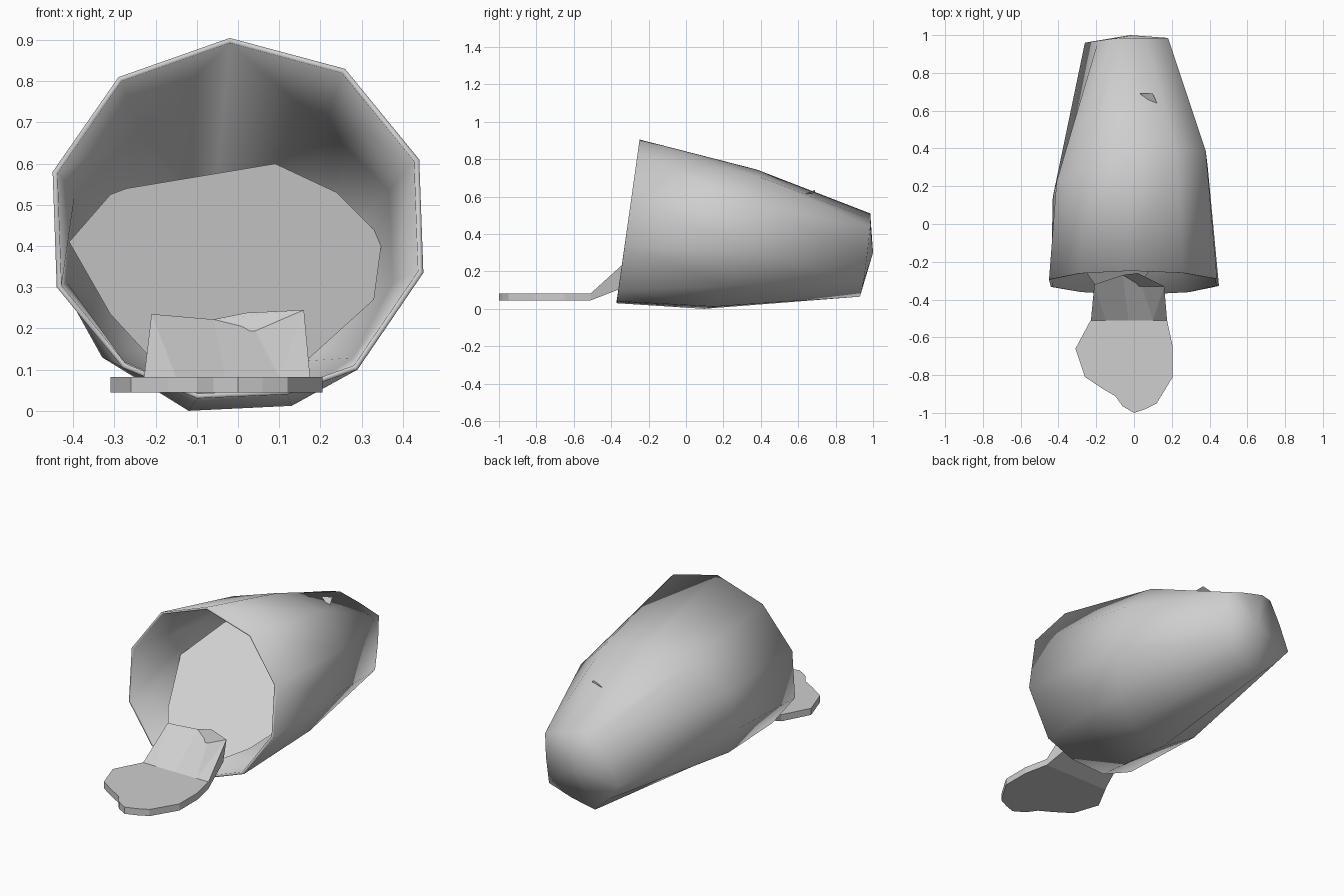
import bpy, bmesh

if "Cube" in bpy.data.objects:
    bpy.data.objects.remove(bpy.data.objects["Cube"])

grey = bpy.data.materials.new("light_grey")
grey.use_nodes = True
grey.diffuse_color = (0.62, 0.62, 0.62, 1)
grey.node_tree.nodes["Principled BSDF"].inputs["Base Color"].default_value = (0.62, 0.62, 0.62, 1)


def finish(name, bm, smooth=False):
    """Turn a bmesh into a grey object with consistent normals."""
    bmesh.ops.recalc_face_normals(bm, faces=bm.faces)
    for face in bm.faces:
        face.smooth = smooth
    mesh = bpy.data.meshes.new(name)
    bm.to_mesh(mesh)
    bm.free()
    mesh.materials.append(grey)
    obj = bpy.data.objects.new(name, mesh)
    bpy.context.collection.objects.link(obj)
    return obj


def shrink(points, factor, centre_z, shift=0):
    """Copy a ring, drawn in towards its centre and moved along y."""
    return [(-.02 + factor * (x + .02), y + shift, centre_z + factor * (z - centre_z))
            for x, y, z in points]


# Rings of the hollow shell, starting at the top and running clockwise
rim = [(x, -.375 + .14 * z, z) for x, z in (
    (-.02, .905), (.26, .83), (.44, .61), (.45, .335), (.29, .10), (.12, .04),
    (-.10, .03), (-.28, .105), (-.44, .30), (-.45, .58), (-.29, .81))]
middle = [(x, .12 + .35 * z + .2 * x, z) for x, z in (
    (-.02, .745), (.22, .70), (.38, .54), (.39, .31), (.29, .12), (.13, .012),
    (-.12, .0), (-.33, .13), (-.43, .31), (-.41, .53), (-.25, .69))]
back = [(-.06, .985, .51), (.06, .985, .48), (.18, .985, .44), (.185, .97, .3), (.18, .95, .15),
        (.05, .94, .1), (-.09, .93, .065), (-.18, .94, .15), (-.26, .96, .25),
        (-.19, .97, .39), (-.12, .98, .5)]
count = len(rim)

# One smooth skin: outside, lip and lining
bm = bmesh.new()


def add_ring(points):
    return [bm.verts.new(p) for p in points]


def bridge(a, b):
    for i in range(count):
        j = (i + 1) % count
        bm.faces.new((a[i], a[j], b[j], b[i]))


def cap(ring, tip):
    point = bm.verts.new(tip)
    for i in range(count):
        bm.faces.new((ring[i], ring[(i + 1) % count], point))


outer = [add_ring(r) for r in (rim, middle, back)]
bridge(outer[0], outer[1])
bridge(outer[1], outer[2])
cap(outer[2], (-.02, 1.0, .3))

front_in = add_ring(shrink(rim, .972, .46))
middle_in = add_ring(shrink(middle, .965, .37))
back_in = add_ring(shrink(back, .93, .29, -.03))
bridge(outer[0], front_in)
# the lining ceiling runs straight from lip to back along the ridge
for i in range(count):
    j = (i + 1) % count
    if 0 in (i, j):
        side = j if i == 0 else i
        bm.faces.new((front_in[0], front_in[side], middle_in[side]))
        bm.faces.new((front_in[0], middle_in[side], back_in[0]))
        bm.faces.new((middle_in[side], back_in[side], back_in[0]))
    else:
        bm.faces.new((front_in[i], front_in[j], middle_in[j], middle_in[i]))
        bm.faces.new((middle_in[i], middle_in[j], back_in[j], back_in[i]))
bm.verts.remove(middle_in[0])
cap(back_in, (-.02, .965, .3))
finish("shell", bm, smooth=True)

# Sloping flat panel that fills the inside
panel_outline = [(-.41, .41), (-.31, .235), (-.2, .115), (0, .05), (.17, .125), (.33, .27),
                 (.35, .42), (.24, .53), (.09, .6), (-.27, .54), (-.31, .525)]
bm = bmesh.new()
bm.faces.new([bm.verts.new((x, (z - .253 + .27 * x) / .58, z)) for x, z in panel_outline])
panel = finish("inner_panel", bm)
if panel.data.polygons[0].normal.z < 0:
    panel.data.flip_normals()

# Small panel corner that breaks through the roof
bm = bmesh.new()
bm.faces.new([bm.verts.new(p) for p in ((.03, .69, .62), (.10, .69, .635), (.13, .62, .61))])
finish("panel_corner", bm)

# Flat front plate
plate_outline = [(-.23, -.51), (-.31, -.66), (-.26, -.81), (-.17, -.87), (-.1, -.91),
                 (-.06, -.965), (0, -1), (.06, -.98), (.12, -.95), (.205, -.81),
                 (.205, -.65), (.175, -.51)]
bm = bmesh.new()
base = bm.faces.new([bm.verts.new((x, y, .045)) for x, y in plate_outline])
top = bmesh.ops.extrude_face_region(bm, geom=[base], use_keep_orig=True)
bmesh.ops.translate(bm, vec=(0, 0, .037),
                    verts=[v for v in top["geom"] if isinstance(v, bmesh.types.BMVert)])
finish("front_plate", bm)

# Dished ramp joining the plate to the opening
bm = bmesh.new()
foot = [bm.verts.new((x, -.51, .082)) for x in (-.228, -.15, -.03, .1, .175)]
head = [bm.verts.new(p) for p in ((-.21, -.32, .235), (-.06, -.27, .222),
                                  (.02, -.26, .238), (.16, -.33, .245))]
under = [bm.verts.new(p) for p in ((-.228, -.51, .045), (.175, -.51, .045),
                                   (.14, -.33, .115), (-.18, -.33, .115))]
for corners in (
        (foot[0], foot[1], head[0]), (foot[1], foot[2], head[1], head[0]),
        (foot[2], foot[3], head[2], head[1]), (foot[3], head[3], head[2]),
        (foot[3], foot[4], head[3]), (foot[0], head[0], under[3], under[0]),
        (foot[4], head[3], under[2], under[1]), under, head + under[2:],
        foot + [under[1], under[0]]):
    bm.faces.new(corners)
finish("ramp", bm)
